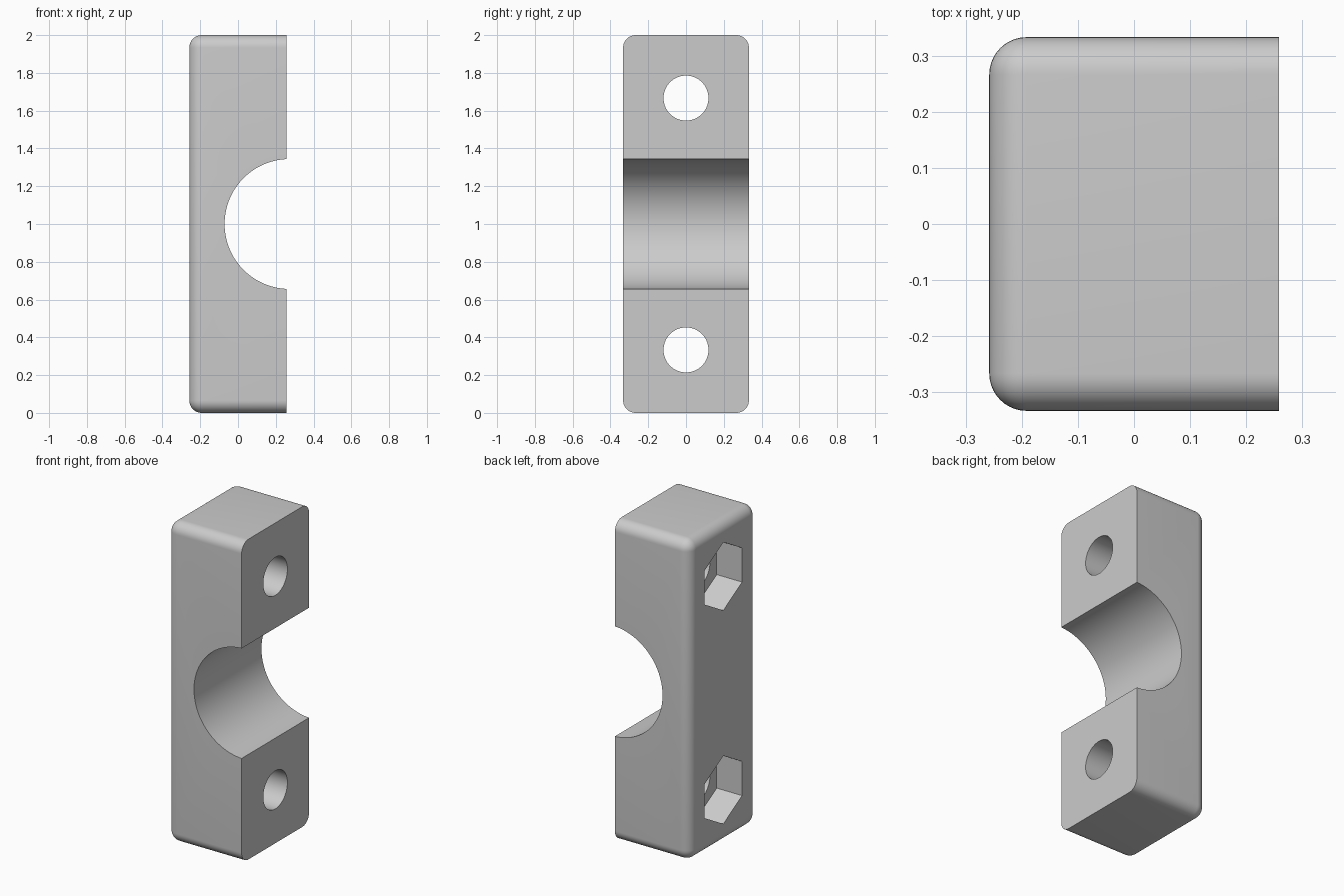
import bpy, bmesh, math
from mathutils import Matrix

if "Cube" in bpy.data.objects:
    bpy.data.objects.remove(bpy.data.objects["Cube"])

HX, HY, H, R = 0.258, 0.333, 2.0, 0.0667   # half width, half depth, height, fillet

grey = bpy.data.materials.new("plain grey")
grey.diffuse_color = (0.6, 0.6, 0.6, 1)
grey.use_nodes = True
grey.node_tree.nodes["Principled BSDF"].inputs["Base Color"].default_value = grey.diffuse_color


def make(name, bm):
    mesh = bpy.data.meshes.new(name)
    bm.to_mesh(mesh)
    bm.free()
    mesh.materials.append(grey)
    ob = bpy.data.objects.new(name, mesh)
    bpy.context.collection.objects.link(ob)
    return ob


def prism(name, sides, radius, loc, length, axis):
    """Closed prism along the x or y axis, centred on loc; first corner points up."""
    bm = bmesh.new()
    bmesh.ops.create_cone(bm, cap_ends=True, segments=sides, radius1=radius,
                          radius2=radius, depth=length)
    corner = max(bm.verts, key=lambda v: v.co.y)
    turn = math.pi / 2 - math.atan2(corner.co.y, corner.co.x)
    m = Matrix.Rotation(math.pi / 2, 4, 'X') @ Matrix.Rotation(turn, 4, 'Z')
    if axis == 'x':
        m = Matrix.Rotation(math.pi / 2, 4, 'Z') @ m
    bmesh.ops.transform(bm, matrix=Matrix.Translation(loc) @ m, verts=bm.verts)
    ob = make(name, bm)
    ob.hide_render = True
    return ob


# clamp block: every edge rounded except those around the mating face (+x)
bm = bmesh.new()
bmesh.ops.create_cube(bm, size=1)
bmesh.ops.transform(bm, verts=bm.verts, matrix=Matrix.Translation((0, 0, H / 2))
                    @ Matrix.Diagonal((2 * HX, 2 * HY, H, 1)))
edges = [e for e in bm.edges if not all(v.co.x > 0 for v in e.verts)]
bmesh.ops.bevel(bm, geom=edges, offset=R, segments=10, profile=0.5,
                affect='EDGES', clamp_overlap=True)
block = make("clamp_half", bm)

# cutters: tube seat, bolt holes and hexagonal nut pockets
cutters = [prism("tube_seat_cutter", 128, 0.344, (0.273, 0, 1.0), 2, 'y')]
for z in (H / 6, H * 5 / 6):
    cutters.append(prism("bolt_hole_cutter", 64, 0.119, (0, 0, z), 2, 'x'))
    cutters.append(prism("nut_pocket_cutter", 6, 0.213, (-HX, 0, z), 0.35, 'x'))

bpy.context.view_layer.objects.active = block
block.select_set(True)
for c in cutters:
    mod = block.modifiers.new("cut", 'BOOLEAN')
    mod.operation = 'DIFFERENCE'
    mod.solver = 'EXACT'
    mod.object = c
    bpy.ops.object.modifier_apply(modifier=mod.name)
for c in cutters:
    bpy.data.objects.remove(c)

bpy.ops.object.shade_smooth_by_angle(angle=math.radians(30))
